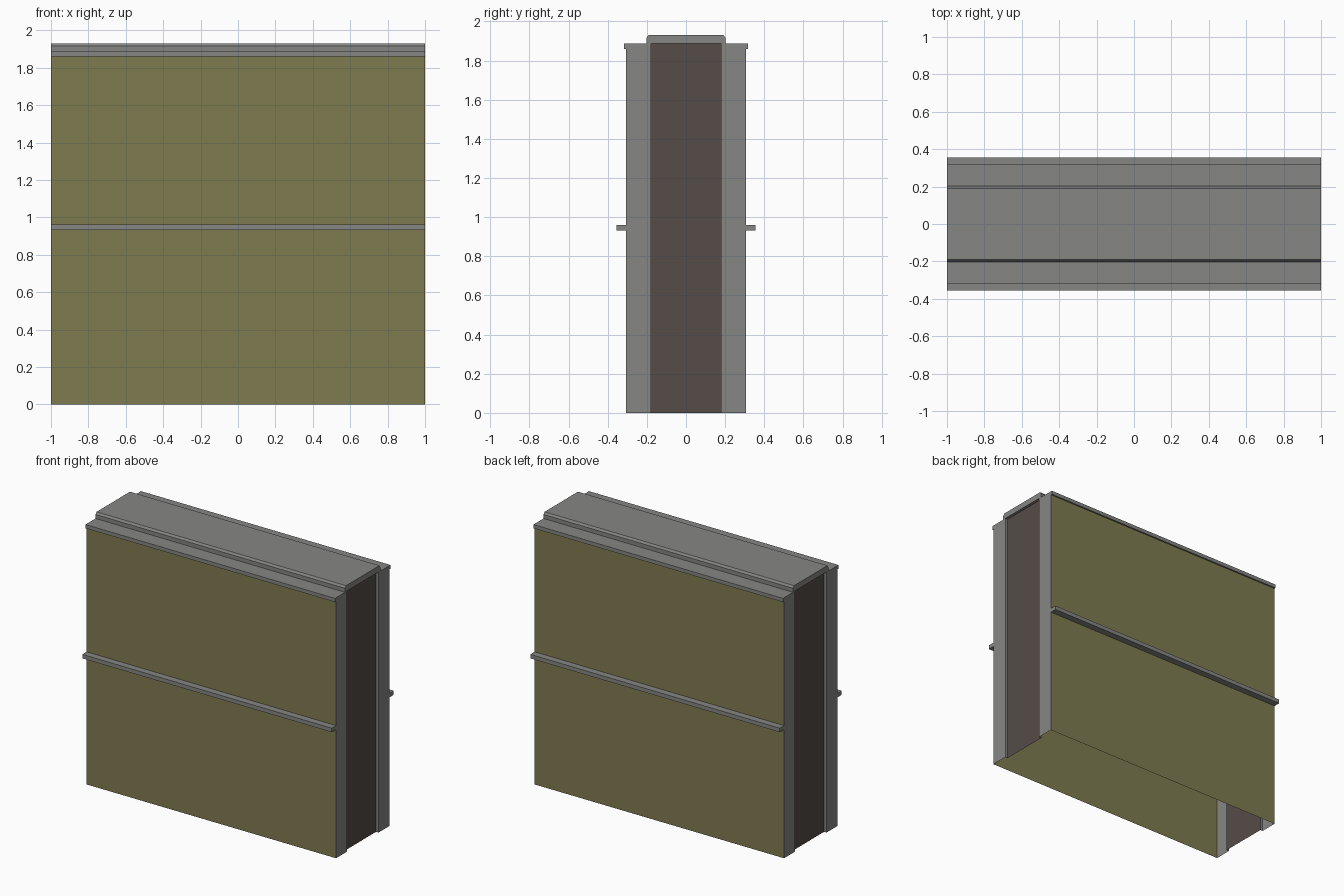
import bpy, bmesh

if "Cube" in bpy.data.objects:
    bpy.data.objects.remove(bpy.data.objects["Cube"])


def material(name, rgb):
    m = bpy.data.materials.new(name)
    m.diffuse_color = (*rgb, 1)
    m.use_nodes = True
    m.node_tree.nodes["Principled BSDF"].inputs["Base Color"].default_value = m.diffuse_color
    return m


GREY = material("grey_trim", (0.238, 0.238, 0.231))
OLIVE = material("olive_wall", (0.212, 0.198, 0.082))
BROWN = material("brown_core", (0.091, 0.072, 0.065))


def finish(name, bm, mat):
    me = bpy.data.meshes.new(name)
    bm.to_mesh(me)
    bm.free()
    me.materials.append(mat)
    bpy.context.collection.objects.link(bpy.data.objects.new(name, me))


def sheet(name, pts, z1, mat, s):
    """Open strip: an (x, y) path raised from the floor; s=-1 turns it half round."""
    bm = bmesh.new()
    low = [bm.verts.new((x * s, y * s, 0)) for x, y in pts]
    top = [bm.verts.new((x * s, y * s, z1)) for x, y in pts]
    for i in range(len(pts) - 1):
        bm.faces.new((low[i], low[i + 1], top[i + 1], top[i]))
    finish(name, bm, mat)


def bar(name, profile, mat):
    """Solid bar: a (y, z) profile run along the whole length in x."""
    bm = bmesh.new()
    a = [bm.verts.new((-1, y, z)) for y, z in profile]
    b = [bm.verts.new((1, y, z)) for y, z in profile]
    bm.faces.new(a)
    bm.faces.new(b)
    n = len(profile)
    for i in range(n):
        j = (i + 1) % n
        bm.faces.new((a[i], a[j], b[j], b[i]))
    bmesh.ops.recalc_face_normals(bm, faces=bm.faces)
    finish(name, bm, mat)


W, C, D = 0.306, 0.18, 0.98   # wall half depth, core half depth, recessed end
for s, face, end in ((1, "front", "right"), (-1, "back", "left")):
    # hollow wall, open underneath
    sheet(face + "_wall", [(-1, -W), (1, -W)], 1.86, OLIVE, s)
    # end frame strips with the reveal of the recess
    sheet(end + "_end_strip_a", [(1, -W), (1, -C), (D, -C)], 1.86, GREY, s)
    sheet(end + "_end_strip_b", [(D, C), (1, C), (1, W)], 1.86, GREY, s)
    # recessed core panel
    sheet(end + "_core_panel", [(D, -C), (D, C)], 1.888, BROWN, s)
    # mid-height rail
    bar(face + "_rail", [(-s * y, z) for y, z in
                         ((W, 0.932), (0.355, 0.932), (0.355, 0.961), (W, 0.961))], GREY)

# coping: side ledges and raised, bevelled cap, notched below for the core
half = [(C, 1.888), (C, 1.86), (0.317, 1.86), (0.317, 1.887),
        (0.202, 1.887), (0.202, 1.916), (0.191, 1.931)]
bar("coping", half + [(-y, z) for y, z in reversed(half)], GREY)
